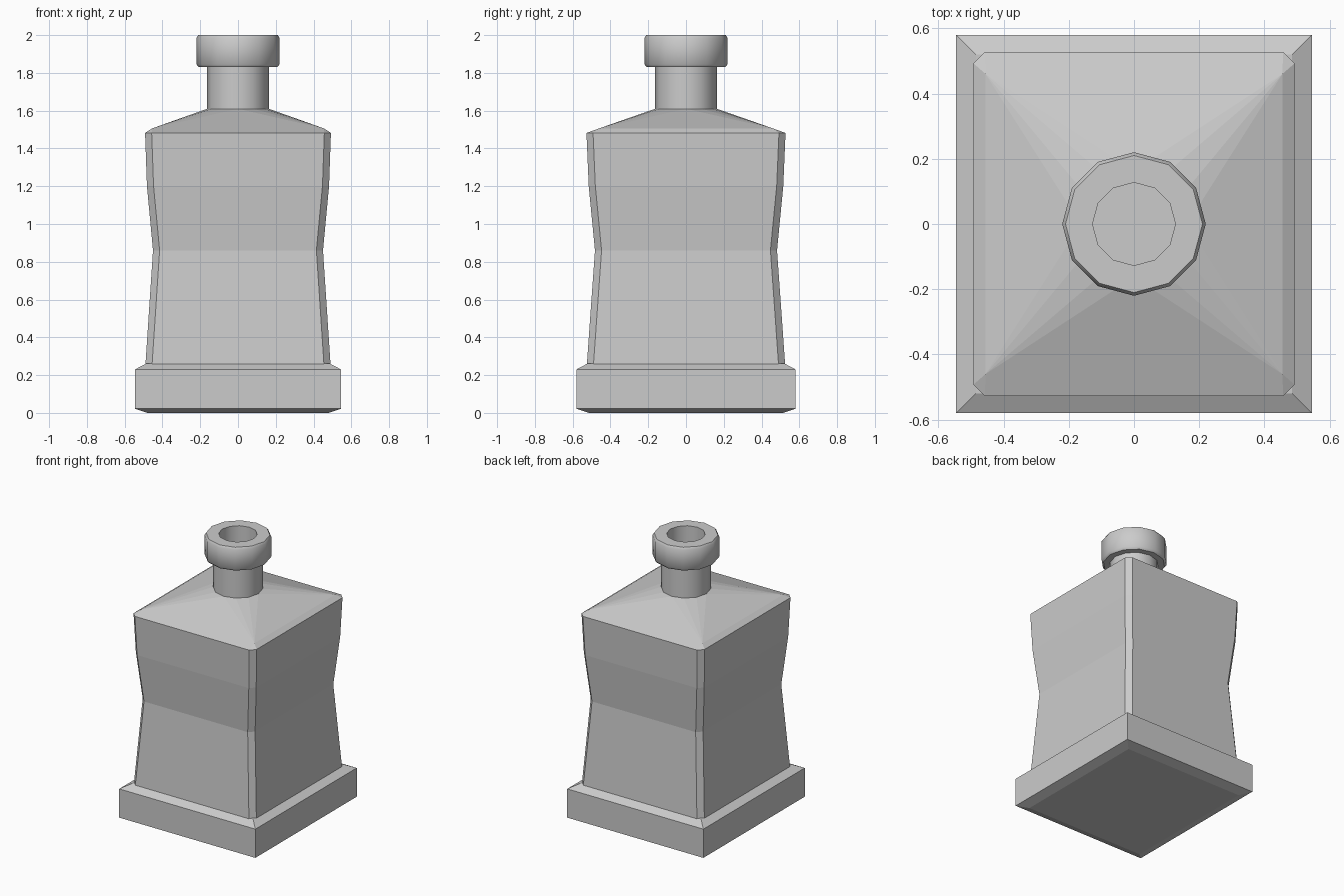
import bpy, bmesh, math

cube = bpy.data.objects.get("Cube")
if cube:
    bpy.data.objects.remove(cube)

grey = bpy.data.materials.new("plain grey")
grey.use_nodes = True
colour = (0.6, 0.6, 0.6, 1)
grey.diffuse_color = colour
grey.node_tree.nodes["Principled BSDF"].inputs["Base Color"].default_value = colour


def finish(bm, name, smooth=False):
    bmesh.ops.recalc_face_normals(bm, faces=bm.faces)
    mesh = bpy.data.meshes.new(name)
    bm.to_mesh(mesh)
    bm.free()
    mesh.materials.append(grey)
    obj = bpy.data.objects.new(name, mesh)
    bpy.context.collection.objects.link(obj)
    if smooth:
        bpy.ops.object.select_all(action='DESELECT')
        obj.select_set(True)
        bpy.context.view_layer.objects.active = obj
        bpy.ops.object.shade_smooth_by_angle(angle=math.radians(40))
    return obj


def loft(name, rings, cap_start=True, cap_end=True, smooth=False):
    bm = bmesh.new()
    loops = [[bm.verts.new(p) for p in ring] for ring in rings]
    for a, b in zip(loops, loops[1:]):
        for i in range(len(a)):
            j = (i + 1) % len(a)
            bm.faces.new((a[i], a[j], b[j], b[i]))
    if cap_start:
        bm.faces.new(loops[0])
    if cap_end:
        bm.faces.new(loops[-1])
    return finish(bm, name, smooth)


def rect(x, y, z):
    return [(-x, -y, z), (x, -y, z), (x, y, z), (-x, y, z)]


def chamfered(x, y, z, c=0.035):
    return [(-x + c, -y, z), (x - c, -y, z), (x, -y + c, z), (x, y - c, z),
            (x - c, y, z), (-x + c, y, z), (-x, y - c, z), (-x, -y + c, z)]


def circle(r, z, sides=12):
    return [(r * math.cos(math.tau * i / sides), r * math.sin(math.tau * i / sides), z)
            for i in range(sides)]


# Plinth with bevelled bottom and sloping top
loft("base", [rect(0.48, 0.515, 0), rect(0.545, 0.58, 0.022),
              rect(0.545, 0.58, 0.23), rect(0.485, 0.52, 0.262)])

# Waisted body with chamfered corners
loft("body", [chamfered(0.49, 0.525, 0.255), chamfered(0.45, 0.482, 0.86),
              chamfered(0.482, 0.515, 1.2), chamfered(0.492, 0.527, 1.482)],
     cap_end=False)

# Sloping shoulder stretched between the body top and the neck
bm = bmesh.new()
for p in chamfered(0.492, 0.527, 1.482) + rect(0.455, 0.46, 1.506) + circle(0.163, 1.61):
    bm.verts.new(p)
bmesh.ops.convex_hull(bm, input=bm.verts)
bmesh.ops.dissolve_limit(bm, angle_limit=math.radians(0.5), verts=bm.verts, edges=bm.edges)
finish(bm, "shoulder")

# Round neck, rolled lip and open mouth
profile = [(0.163, 1.6), (0.163, 1.83), (0.207, 1.83), (0.22, 1.845),
           (0.22, 1.985), (0.21, 2.0), (0.127, 2.0), (0.127, 1.615)]
loft("neck_and_lip", [circle(r, z) for r, z in profile], cap_start=False, smooth=True)
